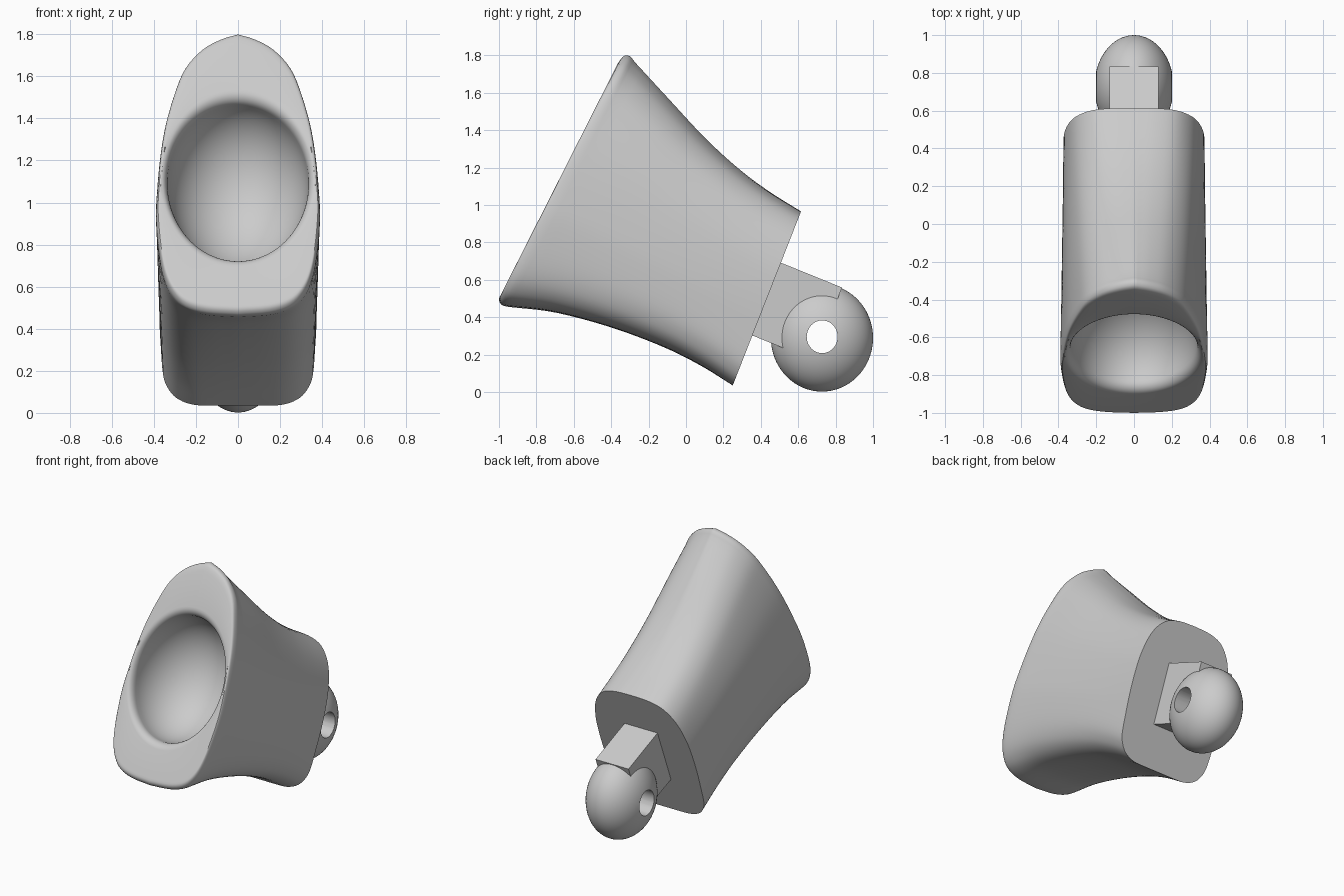
import bpy, bmesh, math
from mathutils import Vector

cube = bpy.data.objects.get("Cube")
if cube:
    bpy.data.objects.remove(cube, do_unlink=True)

grey = bpy.data.materials.new("plain_grey")
grey.use_nodes = True
GREY = (0.6, 0.6, 0.6, 1)
grey.diffuse_color = GREY
grey.node_tree.nodes["Principled BSDF"].inputs["Base Color"].default_value = GREY


def make_object(name, bm):
    bmesh.ops.recalc_face_normals(bm, faces=bm.faces)
    mesh = bpy.data.meshes.new(name)
    bm.to_mesh(mesh)
    bm.free()
    mesh.materials.append(grey)
    obj = bpy.data.objects.new(name, mesh)
    bpy.context.collection.objects.link(obj)
    return obj


def activate(obj):
    bpy.ops.object.select_all(action='DESELECT')
    obj.select_set(True)
    bpy.context.view_layer.objects.active = obj


def smooth(obj, degrees):
    activate(obj)
    bpy.ops.object.shade_smooth_by_angle(angle=math.radians(degrees))


def spline(points, count):
    """Sample a Catmull-Rom curve through 2D points."""
    p = [Vector(q) for q in points]
    p = [2 * p[0] - p[1]] + p + [2 * p[-1] - p[-2]]
    spans, out = len(p) - 3, []
    for k in range(count):
        f = k / (count - 1) * spans
        i = min(int(f), spans - 1)
        t = f - i
        a, b, c, d = p[i:i + 4]
        out.append(0.5 * (2 * b + (c - a) * t + (2 * a - 5 * b + 4 * c - d) * t * t
                          + (3 * b - a - 3 * c + d) * t ** 3))
    return out


# Half cross-sections: (half width, fraction of height from bottom to top)
front_half = [(0, 0), (.15, .008), (.25, .03), (.31, .07), (.35, .13), (.375, .22),
              (.39, .35), (.385, .45), (.37, .57), (.345, .68), (.3, .795),
              (.25, .88), (.17, .945), (.08, .982), (0, 1)]
back_half = [(0, 0), (.12, 0), (.21, .004), (.28, .03), (.325, .075), (.355, .15),
             (.367, .3), (.373, .42), (.373, .55), (.364, .68), (.335, .81),
             (.29, .9), (.22, .965), (.12, .994), (0, 1)]
HALF = 57


def full_section(blend):
    f, b = spline(front_half, HALF), spline(back_half, HALF)
    right = [u.lerp(v, blend) for u, v in zip(f, b)]
    return right + [Vector((-q.x, q.y)) for q in right[-2:0:-1]]


def section_ring(low, high, blend, width=1.0):
    d = high - low
    return [Vector((q.x * width, low.x + d.x * q.y, low.y + d.y * q.y))
            for q in full_section(blend)]


# Flared body: outer skin from back to front
bottom = spline([(-.95, .455), (-.7, .425), (-.4, .345), (-.12, .24), (.08, .14), (.25, .035)], 25)
top = spline([(-.275, 1.765), (-.1, 1.575), (.1, 1.36), (.28, 1.195), (.44, 1.075), (.615, .965)], 25)
rings = [section_ring(b, t, i / 24) for i, (b, t) in enumerate(zip(bottom, top))][::-1]

# Rounded lip around the front
lip_low = spline([(-.95, .455), (-.985, .465), (-1, .495), (-.985, .53)], 10)
lip_high = spline([(-.275, 1.765), (-.3, 1.795), (-.335, 1.795), (-.365, 1.755)], 10)
for i in range(1, 10):
    rings.append(section_ring(lip_low[i], lip_high[i], 0, 1 - .045 * (i / 9) ** 2))

# Socket: filleted oval opening, then a bowl
centre = Vector((0, -.69, 1.115))
up = Vector((0, .455, .89)).normalized()
inward = Vector((0, .89, -.455)).normalized()
angles = [math.atan2(p.x / .36, (p - centre).dot(up) / .45) for p in rings[-1]]


def oval(wide, tall, depth):
    return [centre + Vector((wide * math.sin(a), 0, 0)) + up * tall * math.cos(a)
            + inward * depth for a in angles]


FILLET = .055
for i in range(7):
    a = i / 6 * math.pi / 2
    shrink = FILLET * math.sin(a)
    rings.append(oval(.368 - .6 * shrink, .475 - shrink, FILLET * (1 - math.cos(a)) + .003))
for i in range(1, 16):
    a = i / 16 * math.pi / 2
    rings.append(oval(.335 * math.cos(a), .42 * math.cos(a), FILLET + .36 * math.sin(a)))

bm = bmesh.new()
loops = [[bm.verts.new(p) for p in ring] for ring in rings]
for r, s in zip(loops, loops[1:]):
    for i in range(len(r)):
        j = (i + 1) % len(r)
        bm.faces.new((r[i], r[j], s[j], s[i]))
bm.faces.new(loops[0])
tip = bm.verts.new(centre + inward * (FILLET + .36))
last = loops[-1]
for i in range(len(last)):
    bm.faces.new((last[i], last[(i + 1) % len(last)], tip))
body = make_object("flared_body", bm)
smooth(body, 35)

# Rectangular post leaving the back face
axis = Vector((0, .926, -.376))
post_top, post_bottom = Vector((0, .51, .69)), Vector((0, .36, .30))
side = Vector((.13, 0, 0))
bm = bmesh.new()
corners = (post_top - axis * .05, post_top + axis * .35,
           post_bottom + axis * .35, post_bottom - axis * .05)
face = bm.faces.new([bm.verts.new(c - side) for c in corners])
moved = bmesh.ops.extrude_face_region(bm, geom=[face])["geom"]
bmesh.ops.translate(bm, vec=side * 2, verts=[v for v in moved if isinstance(v, bmesh.types.BMVert)])
post = make_object("post", bm)

# Flattened ball
bm = bmesh.new()
bmesh.ops.create_uvsphere(bm, u_segments=64, v_segments=40, radius=1)
bmesh.ops.scale(bm, vec=(.21, .273, .287), verts=bm.verts)
bmesh.ops.translate(bm, vec=(0, .727, .289), verts=bm.verts)
ball = make_object("ball_joint", bm)

# Pin hole cutter along x
bm = bmesh.new()
bmesh.ops.create_cone(bm, cap_ends=True, segments=40, radius1=.085, radius2=.085, depth=1)
for v in bm.verts:
    v.co = Vector((v.co.z, .728 + v.co.x * .97, .295 + v.co.y * 1.03))
hole = make_object("pin_hole_cutter", bm)
hole.hide_render = True

# Join ball and post, then drill the hole
for tool, operation in ((post, 'UNION'), (hole, 'DIFFERENCE')):
    activate(ball)
    mod = ball.modifiers.new(operation.lower(), 'BOOLEAN')
    mod.object, mod.operation, mod.solver = tool, operation, 'EXACT'
    bpy.ops.object.modifier_apply(modifier=mod.name)
    bpy.data.objects.remove(tool, do_unlink=True)
ball.name = "ball_and_post"
smooth(ball, 30)
